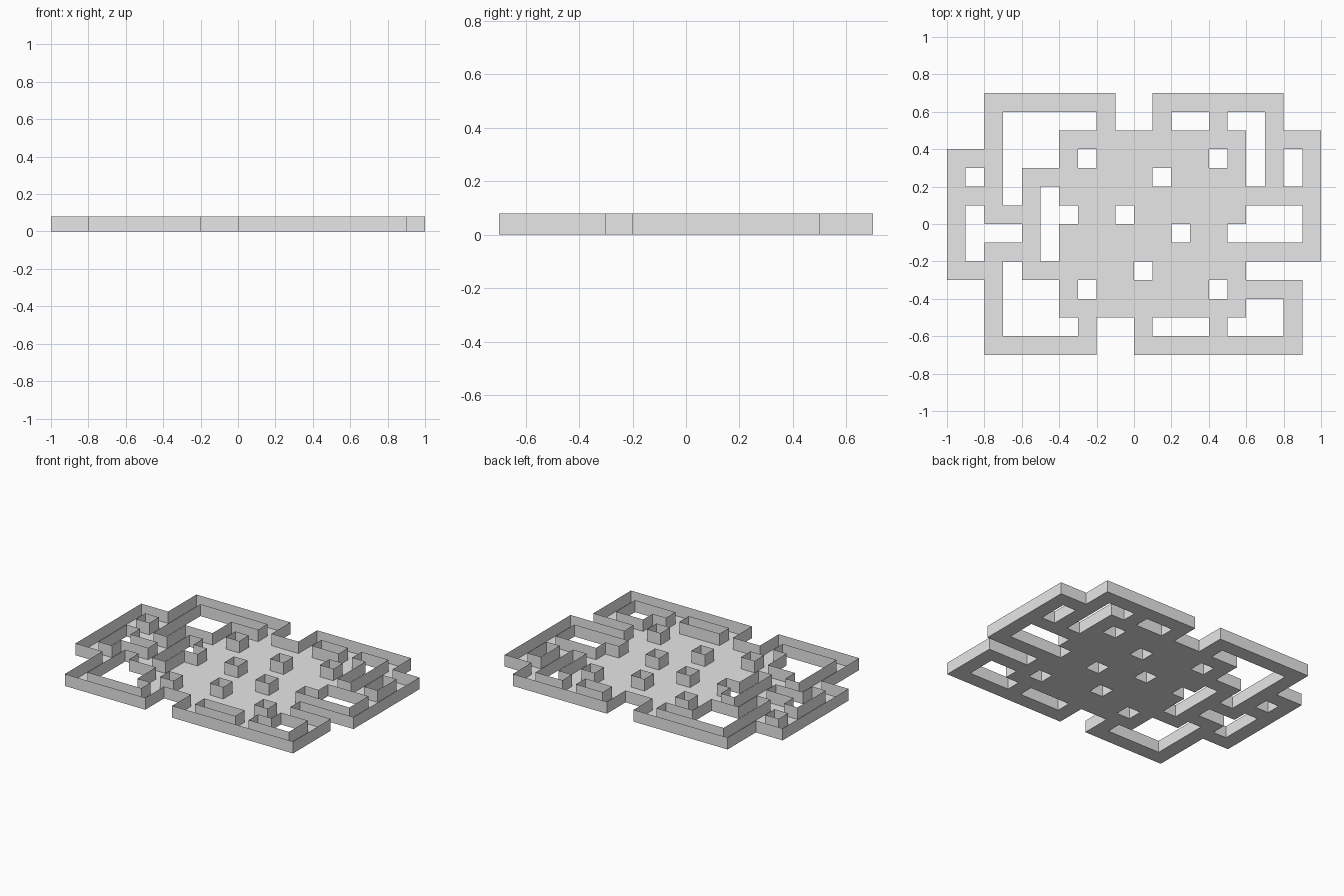
import bpy
import bmesh
from mathutils import Vector

cube = bpy.data.objects.get("Cube")
if cube:
    bpy.data.objects.remove(cube, do_unlink=True)

CELL = 0.1
WALL_HEIGHT = 0.08

# Floor plan, back row first: '#' is floor, '.' is open
PLAN = [
    "..#######..#######..",
    "..#.....#..#..#..#..",
    "..#...##########.###",
    "###...#.######.#.#.#",
    "#.#.#######.####.#.#",
    "###.#.##############",
    "#.###..##.######...#",
    "#...#.######.##....#",
    "#.###.##############",
    "###.######.#####....",
    "..#...#.######.####.",
    "..#...##########..#.",
    "..#....#..#...#...#.",
    "..######..#########.",
]

stone = bpy.data.materials.new("grey stone")
stone.use_nodes = True
grey = (0.8, 0.8, 0.8, 1)
stone.diffuse_color = grey
stone.node_tree.nodes["Principled BSDF"].inputs["Base Color"].default_value = grey


def floor_mesh():
    """Square tiles laid over the plan, joined edge to edge."""
    bm = bmesh.new()
    half_x, half_y = len(PLAN[0]) / 2, len(PLAN) / 2
    for row, line in enumerate(PLAN):
        for col, mark in enumerate(line):
            if mark == "#":
                x, y = col - half_x, half_y - row
                corners = [(x, y - 1), (x + 1, y - 1), (x + 1, y), (x, y)]
                bm.faces.new([bm.verts.new((a * CELL, b * CELL, 0)) for a, b in corners])
    bmesh.ops.remove_doubles(bm, verts=bm.verts, dist=CELL / 100)
    return bm


def add_object(name, bm):
    mesh = bpy.data.meshes.new(name)
    bm.to_mesh(mesh)
    bm.free()
    mesh.materials.append(stone)
    bpy.context.collection.objects.link(bpy.data.objects.new(name, mesh))


# Floor
add_object("floor", floor_mesh())

# Thin walls raised from every open edge of the floor
bm = floor_mesh()
tiles = list(bm.faces)
rim = [e for e in bm.edges if e.is_boundary]
raised = bmesh.ops.extrude_edge_only(bm, edges=rim)["geom"]
top = [v for v in raised if isinstance(v, bmesh.types.BMVert)]
bmesh.ops.translate(bm, verts=top, vec=Vector((0, 0, WALL_HEIGHT)))
bmesh.ops.delete(bm, geom=tiles, context="FACES")
add_object("walls", bm)
